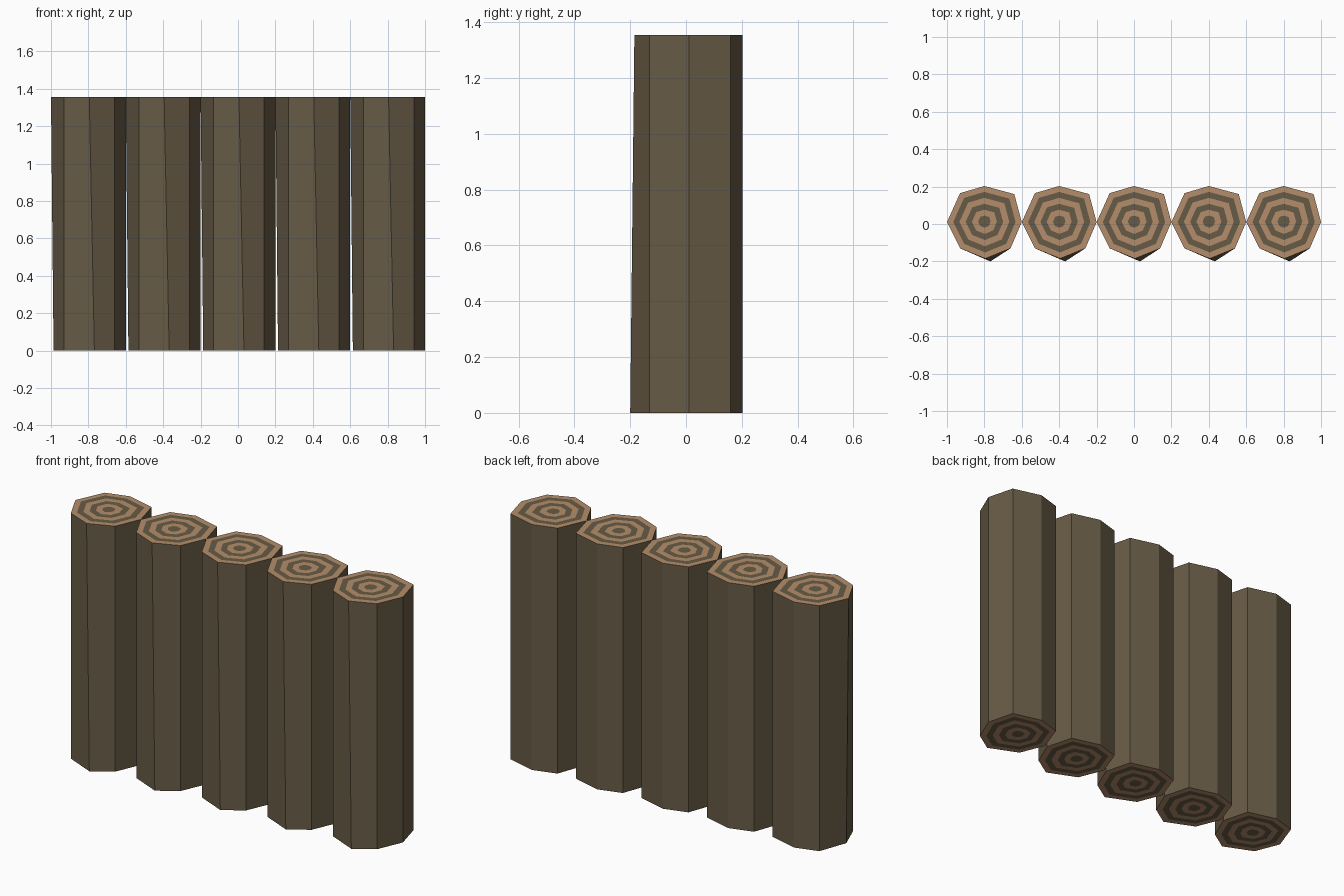
import bpy, bmesh

cube = bpy.data.objects.get("Cube")
if cube:
    bpy.data.objects.remove(cube)


def material(name, rgb):
    mat = bpy.data.materials.new(name)
    mat.use_nodes = True
    color = (*rgb, 1.0)
    mat.diffuse_color = color
    mat.node_tree.nodes["Principled BSDF"].inputs["Base Color"].default_value = color
    return mat


BARK = material("dark_bark", (0.136, 0.105, 0.061))
WOOD = material("cut_wood", (0.46, 0.27, 0.147))

HEIGHT = 1.355
SPACING = 0.4
LOGS = 5
RINGS = 6

# Slightly irregular eight-sided outline, counter-clockwise from the right
TOP = [(0.2, 0.01), (0.16, 0.16), (0.0, 0.203), (-0.13, 0.165),
       (-0.2, 0.01), (-0.13, -0.13), (0.005, -0.185), (0.14, -0.13)]
BOTTOM = list(TOP)
BOTTOM[4] = (-0.186, 0.01)
BOTTOM[6] = (0.032, -0.2)
CENTRE_Y = 0.013


def ring(bm, outline, z, scale):
    return [bm.verts.new((x * scale, CENTRE_Y + (y - CENTRE_Y) * scale, z))
            for x, y in outline]


def bridge(bm, lower, upper, index):
    n = len(lower)
    for i in range(n):
        j = (i + 1) % n
        bm.faces.new((lower[i], lower[j], upper[j], upper[i])).material_index = index


def end_grain(bm, outer, outline, z):
    # Alternating growth rings, shrinking to a dark heart
    for k in range(1, RINGS):
        inner = ring(bm, outline, z, 1 - k / RINGS)
        bridge(bm, outer, inner, k % 2)
        outer = inner
    bm.faces.new(outer).material_index = 0


def log_mesh():
    bm = bmesh.new()
    low = ring(bm, BOTTOM, 0, 1)
    high = ring(bm, TOP, HEIGHT, 1)
    bridge(bm, low, high, 0)
    end_grain(bm, high, TOP, HEIGHT)
    end_grain(bm, low, BOTTOM, 0)
    bmesh.ops.recalc_face_normals(bm, faces=bm.faces)
    mesh = bpy.data.meshes.new("log")
    bm.to_mesh(mesh)
    bm.free()
    mesh.materials.append(BARK)
    mesh.materials.append(WOOD)
    return mesh


# Row of identical upright logs
shared = log_mesh()
for i in range(LOGS):
    log = bpy.data.objects.new(f"log_{i + 1}", shared)
    log.location.x = (i - (LOGS - 1) / 2) * SPACING
    bpy.context.collection.objects.link(log)
